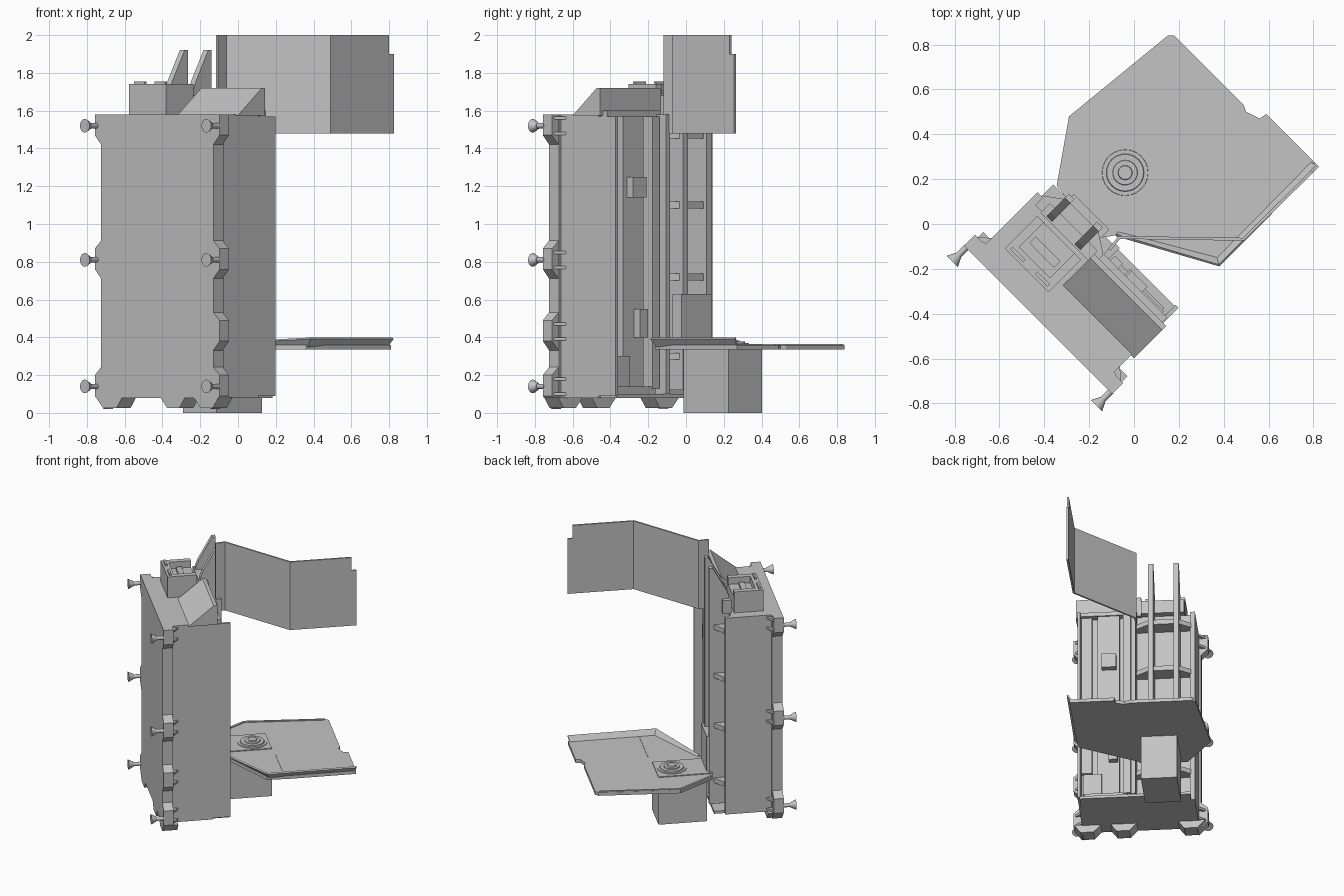
import bpy, bmesh, math
from mathutils import Matrix, Vector

cube = bpy.data.objects.get("Cube")
if cube:
    bpy.data.objects.remove(cube, do_unlink=True)

grey = bpy.data.materials.new("machine_grey")
grey.use_nodes = True
tone = (0.55, 0.55, 0.55, 1)
grey.diffuse_color = tone
grey.node_tree.nodes["Principled BSDF"].inputs["Base Color"].default_value = tone

# The machine is built square (x across, y deep) and turned about z
TURN = Matrix.Rotation(math.radians(-45), 4, 'Z')


def finish(name, bm, turned=True):
    bmesh.ops.recalc_face_normals(bm, faces=bm.faces)
    if turned:
        bm.transform(TURN)
    mesh = bpy.data.meshes.new(name)
    bm.to_mesh(mesh)
    bm.free()
    mesh.materials.append(grey)
    obj = bpy.data.objects.new(name, mesh)
    bpy.context.collection.objects.link(obj)
    return obj


def prism(name, pts, lo, hi, axis='z', turned=True):
    """Extrude a 2D outline from lo to hi along an axis."""
    place = {'x': lambda a, b, h: (h, a, b),
             'y': lambda a, b, h: (a, h, b),
             'z': lambda a, b, h: (a, b, h)}[axis]
    bm = bmesh.new()
    face = bm.faces.new([bm.verts.new(place(a, b, lo)) for a, b in pts])
    ext = bmesh.ops.extrude_face_region(bm, geom=[face])
    verts = [g for g in ext["geom"] if isinstance(g, bmesh.types.BMVert)]
    bmesh.ops.translate(bm, verts=verts, vec=Vector(place(0, 0, hi - lo)))
    return finish(name, bm, turned)


def box(name, x0, x1, y0, y1, z0, z1):
    return prism(name, [(x0, y0), (x1, y0), (x1, y1), (x0, y1)], z0, z1)


def strip(name, low, high, thick):
    """Folded sheet between two rows of points."""
    bm = bmesh.new()
    a = [bm.verts.new(p) for p in low]
    b = [bm.verts.new(p) for p in high]
    for i in range(len(a) - 1):
        bm.faces.new((a[i], a[i + 1], b[i + 1], b[i]))
    obj = finish(name, bm, turned=False)
    mod = obj.modifiers.new("thickness", 'SOLIDIFY')
    mod.thickness, mod.offset = thick, 0
    return obj


def cone(name, x, y, z, r1, r2, depth, matrix=Matrix(), turned=True):
    bm = bmesh.new()
    bmesh.ops.create_cone(bm, cap_ends=True, segments=24, radius1=r1,
                          radius2=r2, depth=depth)
    bm.transform(Matrix.Translation((x, y, z)) @ matrix)
    obj = finish(name, bm, turned)
    for poly in obj.data.polygons:
        poly.use_smooth = len(poly.vertices) == 4
    return obj


# Cabinet with its recessed back
box("cabinet", -0.405, 0.405, -0.57, -0.25, 0.08, 1.58)
box("cabinet_right_wall", 0.385, 0.405, -0.26, -0.124, 0.09, 1.57)
box("cabinet_left_wall", -0.405, -0.37, -0.26, -0.205, 0.08, 1.58)
box("cabinet_divider", 0.0, 0.03, -0.26, -0.12, 0.1, 1.58)
box("cabinet_floor", -0.38, 0.39, -0.26, -0.13, 0.08, 0.1)

# Front door slab and its flared tabs
box("front_slab", -0.42, 0.42, -0.605, -0.53, 0.08, 1.58)
KNOB_HEIGHTS = (1.52, 0.81, 0.14)


def side_tab(side, z, top):
    outline = [(side * 0.4, z - 0.12), (side * 0.467, z - 0.05),
               (side * 0.467, min(z + 0.06, top)), (side * 0.4, min(z + 0.12, top))]
    prism("side_tab", outline, -0.605, -0.535, 'y')
    for dz in (-0.04, 0.04):
        prism("tab_rib", [(side * 0.4, -0.54), (side * 0.46, -0.54),
                          (side * 0.4, -0.49)], z + dz - 0.008, z + dz + 0.008)


for side in (-1, 1):
    for z in KNOB_HEIGHTS:
        side_tab(side, z, 1.58)
        # wide head in front, narrow stem behind
        cone("knob_head", side * 0.455, -0.672, z, 0.016, 0.036, 0.04,
             Matrix.Rotation(math.pi / 2, 4, 'X'))
        cone("knob_stem", side * 0.455, -0.628, z, 0.014, 0.014, 0.06,
             Matrix.Rotation(math.pi / 2, 4, 'X'))
side_tab(1, 0.43, 1.58)
for x in (-0.35, 0.12, 0.37):
    prism("bottom_tab", [(x - 0.1, 0.085), (x - 0.045, 0.025),
                         (x + 0.045, 0.025), (x + 0.09, 0.085)], -0.605, -0.5, 'y')

# Sloped roof hood
prism("roof_hood", [(-0.424, 1.575), (-0.245, 1.72), (-0.22, 1.72), (-0.22, 1.575)],
      -0.03, 0.424, 'x')
box("hood_lip", 0.0, 0.4, -0.235, -0.19, 1.57, 1.6)

# Roof control box: open tray with a slot bar and bolts
X0, X1, Y0, Y1 = -0.33, -0.055, -0.485, -0.28
box("roof_box_base", X0, X1, Y0, Y1, 1.57, 1.69)
box("roof_box_front", X0, X1, Y0, Y0 + 0.05, 1.69, 1.74)
box("roof_box_left", X0, X0 + 0.04, Y0, Y1, 1.69, 1.74)
box("roof_box_right", X1 - 0.04, X1, Y0, Y1, 1.69, 1.74)
box("roof_box_bar", X0 + 0.06, X1 - 0.06, -0.39, -0.35, 1.69, 1.71)
for x in (X0 + 0.06, X1 - 0.06):
    box("roof_box_clip", x - 0.04, x + 0.04, Y0 + 0.015, Y0 + 0.03, 1.74, 1.755)
box("rear_bridge", -0.33, -0.03, -0.26, -0.2, 1.58, 1.68)

# Equipment in the open right bay
box("bay_panel", 0.12, 0.27, -0.255, -0.2, 0.13, 1.57)
box("bay_duct", 0.04, 0.09, -0.255, -0.16, 0.13, 1.57)
box("bay_side_rail", 0.31, 0.385, -0.255, -0.215, 0.33, 1.57)
box("bay_switch", 0.14, 0.24, -0.21, -0.155, 1.14, 1.25)
box("bay_relay", 0.13, 0.19, -0.21, -0.155, 0.4, 0.55)
box("bay_plinth", 0.06, 0.36, -0.255, -0.17, 0.1, 0.14)
box("bay_transformer", 0.24, 0.37, -0.255, -0.18, 0.14, 0.3)

# Lift column: two rails with sloped tops, and curved guide shelves
for x in (-0.283, -0.106):
    prism("lift_rail", [(-0.25, 0.12), (-0.11, 0.12), (-0.11, 1.92), (-0.135, 1.92),
                        (-0.23, 1.75), (-0.25, 1.7)], x - 0.018, x + 0.018, 'x')
for z in (0.3, 0.72, 1.1, 1.47):
    prism("guide_shelf", [(-0.38, -0.25), (-0.38, -0.2), (-0.29, -0.135),
                          (-0.09, -0.135), (0.01, -0.2), (0.01, -0.25)],
          z - 0.018, z + 0.018)
box("lift_carriage", -0.285, -0.06, -0.16, -0.095, 0.34, 0.63)

# Pedestal and swivel mount
box("pedestal", -0.32, -0.07, -0.09, 0.25, 0, 0.34)
box("mount_plate", -0.32, -0.07, -0.13, 0.25, 0.34, 0.366)
for r, z in ((0.108, 0.37), (0.088, 0.378), (0.06, 0.384), (0.036, 0.392)):
    cone("swivel_ring", -0.19, 0.134, z - 0.01, r, r - 0.006, 0.02)

# Table plate with raised lips
table = [(0.15, 0.84), (-0.29, 0.48), (-0.345, 0.17), (-0.25, 0.06), (-0.14, -0.06),
         (-0.08, -0.05), (0.36, -0.165), (0.48, -0.06), (0.81, 0.27), (0.59, 0.49),
         (0.56, 0.47), (0.5, 0.5), (0.49, 0.53), (0.18, 0.84)]
prism("table", table, 0.335, 0.36, turned=False)
strip("table_lip", [(-0.07, -0.03, 0.345), (0.37, -0.145, 0.345), (0.785, 0.275, 0.345)],
      [(-0.08, -0.05, 0.37), (0.38, -0.185, 0.395), (0.82, 0.26, 0.395)], 0.012)
strip("table_seam", [(0.2, 0.165, 0.362), (0.43, -0.065, 0.362)],
      [(0.205, 0.17, 0.362), (0.435, -0.06, 0.362)], 0.004)
strip("table_edge", [(-0.345, 0.17, 0.362), (-0.29, 0.48, 0.362), (0.15, 0.835, 0.362)],
      [(-0.33, 0.17, 0.362), (-0.275, 0.47, 0.362), (0.155, 0.82, 0.362)], 0.008)

# Folded upper screen, with a notched outer end
path = [(-0.11, -0.115), (-0.065, -0.06), (0.488, -0.068), (0.795, 0.235)]
strip("upper_screen", [(x, y, 1.48) for x, y in path],
      [(x, y, 2.0) for x, y in path], 0.014)
tip = [path[-1], (0.82, 0.26)]
strip("screen_tip", [(x, y, 1.48) for x, y in tip],
      [(x, y, 1.9) for x, y in tip], 0.014)
